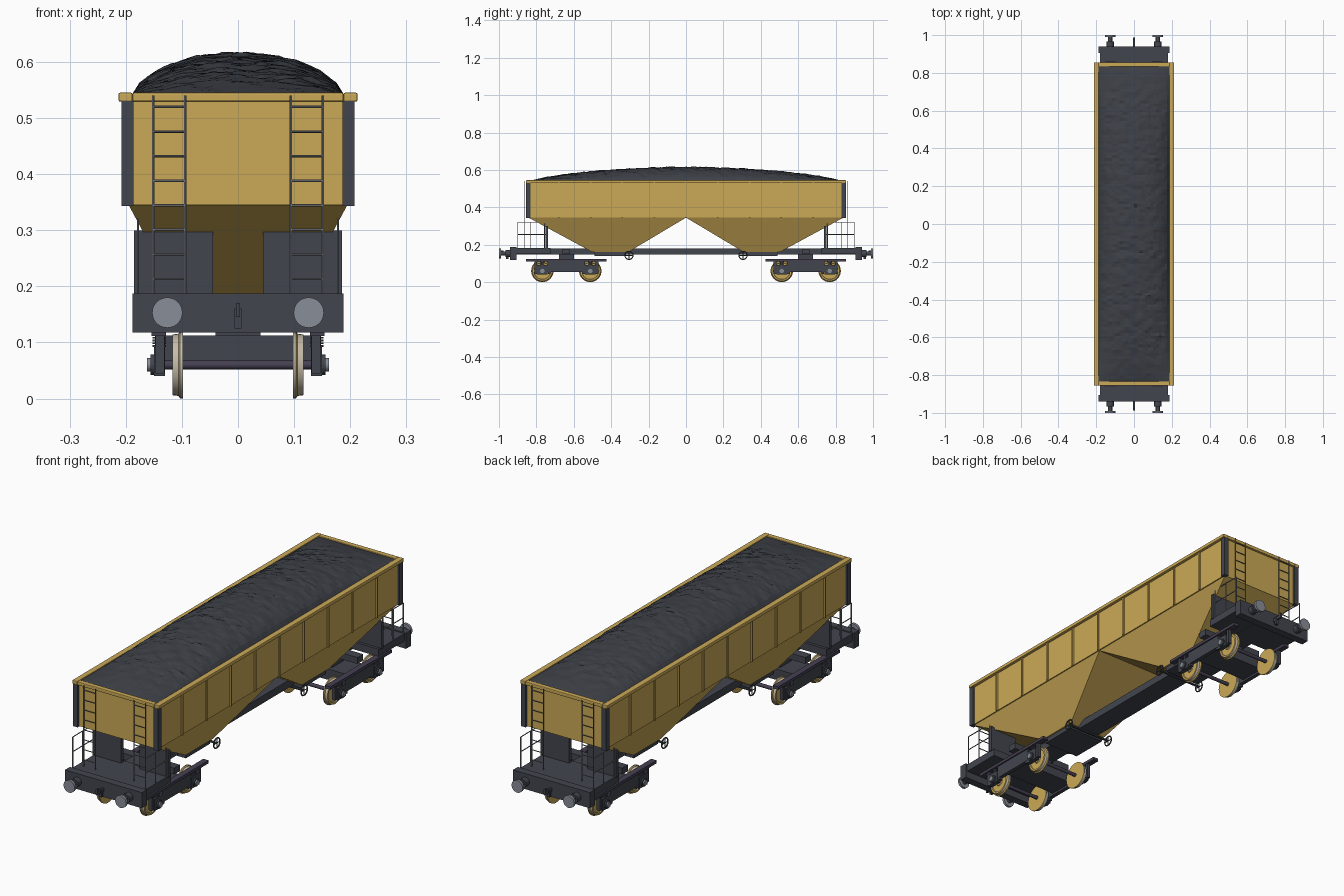
import bpy, bmesh, math
from mathutils import Vector, Matrix, noise

if "Cube" in bpy.data.objects:
    bpy.data.objects.remove(bpy.data.objects["Cube"])


def material(name, r, g, b):
    m = bpy.data.materials.new(name)
    m.diffuse_color = (r, g, b, 1)
    m.use_nodes = True
    m.node_tree.nodes["Principled BSDF"].inputs["Base Color"].default_value = m.diffuse_color
    return m


YELLOW = material("ochre_yellow", 0.60, 0.40, 0.095)
DARK = material("dark_slate", 0.054, 0.060, 0.076)
COAL = material("coal_black", 0.046, 0.051, 0.062)
STEEL = material("buffer_steel", 0.25, 0.27, 0.31)
RAIL = material("rail_grey", 0.20, 0.21, 0.23)
CREAM = material("pale_tread", 0.55, 0.50, 0.40)
VIOLET = material("violet_grey", 0.060, 0.052, 0.085)

BOTH = (-1, 1)
CORNERS = [(sx, sy) for sx in BOTH for sy in BOTH]


def finish(bm, name, *mats, smooth=False):
    bmesh.ops.recalc_face_normals(bm, faces=bm.faces)
    me = bpy.data.meshes.new(name)
    bm.to_mesh(me)
    bm.free()
    ob = bpy.data.objects.new(name, me)
    bpy.context.collection.objects.link(ob)
    for m in mats:
        me.materials.append(m)
    if smooth:
        bpy.ops.object.select_all(action='DESELECT')
        ob.select_set(True)
        bpy.context.view_layer.objects.active = ob
        bpy.ops.object.shade_smooth_by_angle(angle=math.radians(35))
    return ob


def box(bm, x0, x1, y0, y1, z0, z1):
    mid = Vector(((x0 + x1) / 2, (y0 + y1) / 2, (z0 + z1) / 2))
    size = Matrix.Diagonal((abs(x1 - x0), abs(y1 - y0), abs(z1 - z0), 1))
    bmesh.ops.create_cube(bm, size=1, matrix=Matrix.Translation(mid) @ size)


def rod(bm, a, b, r, n=6):
    a, b = Vector(a), Vector(b)
    d = b - a
    m = Matrix.Translation((a + b) / 2) @ d.to_track_quat('Z', 'Y').to_matrix().to_4x4()
    bmesh.ops.create_cone(bm, cap_ends=True, segments=n, radius1=r, radius2=r,
                          depth=d.length, matrix=m)


def frustum(bm, lo, hi):
    # lo / hi: (half width, y0, y1, z)
    rings = [[bm.verts.new((x, y, z)) for x, y in ((-w, a), (w, a), (w, b), (-w, b))]
             for w, a, b, z in (lo, hi)]
    for i in range(4):
        j = (i + 1) % 4
        bm.faces.new((rings[0][i], rings[0][j], rings[1][j], rings[1][i]))
    bm.faces.new(rings[0])


# body walls with side ribs
bm = bmesh.new()
for s in BOTH:
    box(bm, s * 0.19, s * 0.20, -0.845, 0.845, 0.345, 0.54)
    box(bm, -0.20, 0.20, s * 0.835, s * 0.845, 0.345, 0.54)
    for i in range(-4, 5):
        box(bm, s * 0.20, s * 0.206, i * 0.17 - 0.004, i * 0.17 + 0.004, 0.345, 0.535)
finish(bm, "body_walls", YELLOW)

# top rim
bm = bmesh.new()
for s in BOTH:
    box(bm, s * 0.188, s * 0.213, -0.855, 0.855, 0.529, 0.545)
    box(bm, -0.188, 0.188, s * 0.833, s * 0.855, 0.529, 0.545)
rim = finish(bm, "top_rim", YELLOW)
bev = rim.modifiers.new("bevel", 'BEVEL')
bev.width = 0.003
bev.segments = 2

# two funnel hoppers under the body
bm = bmesh.new()
for s in BOTH:
    frustum(bm, (0.095, s * 0.31, s * 0.50, 0.16), (0.195, 0, s * 0.842, 0.345))
finish(bm, "hoppers", YELLOW)

# dark corner posts
bm = bmesh.new()
for sx, sy in CORNERS:
    box(bm, sx * 0.186, sx * 0.208, sy * 0.832, sy * 0.855, 0.343, 0.53)
finish(bm, "corner_posts", DARK)

# heaped coal
bm = bmesh.new()
NX, NY = 26, 110
bmesh.ops.create_grid(bm, x_segments=NX, y_segments=NY, size=1)
for v in bm.verts:
    u, w = v.co.x, v.co.y
    dome = max(0, 1 - abs(u) ** 2.2) ** 0.7 * max(0, 1 - abs(w) ** 2) ** 0.8
    p = Vector((u * 0.19, w * 0.835, 0))
    rough = noise.noise(p * 25) * 0.6 + noise.noise(p * 70) * 0.5
    p.z = 0.54 + 0.075 * dome + 0.009 * rough * min(1, dome * 3)
    v.co = p
finish(bm, "coal_load", COAL)

# underframe: centre sill, platforms, cross members, headstocks, outlets
bm = bmesh.new()
box(bm, -0.05, 0.05, -0.92, 0.92, 0.147, 0.18)
for s in BOTH:
    box(bm, -0.18, 0.18, s * 0.725, s * 0.915, 0.15, 0.183)
    box(bm, -0.15, 0.15, s * 0.62, s * 0.66, 0.15, 0.178)
    box(bm, -0.088, 0.088, s * 0.32, s * 0.49, 0.14, 0.165)
    box(bm, -0.04, 0.04, s * 0.60, s * 0.68, 0.10, 0.15)
finish(bm, "underframe", DARK)
bm = bmesh.new()
for s in BOTH:
    box(bm, -0.188, 0.188, s * 0.905, s * 0.94, 0.118, 0.187)
finish(bm, "headstocks", DARK)

# support panels holding the hopper ends
bm = bmesh.new()
for sx, sy in CORNERS:
    box(bm, sx * 0.045, sx * 0.185, sy * 0.737, sy * 0.752, 0.18, 0.299)
finish(bm, "support_panels", DARK)

# buffers
bm, heads = bmesh.new(), bmesh.new()
for sx, sy in CORNERS:
    x, z = sx * 0.126, 0.153
    rod(bm, (x, sy * 0.935, z), (x, sy * 0.965, z), 0.019, 20)
    rod(bm, (x, sy * 0.96, z), (x, sy * 0.99, z), 0.011, 16)
    rod(heads, (x, sy * 0.989, z), (x, sy, z), 0.027, 28)
finish(bm, "buffer_shafts", DARK, smooth=True)
finish(heads, "buffer_heads", STEEL, smooth=True)

# coupling hooks
bm = bmesh.new()
for s in BOTH:
    box(bm, -0.004, 0.004, s * 0.935, s * 0.985, 0.145, 0.158)
    box(bm, -0.004, 0.004, s * 0.975, s * 0.988, 0.145, 0.17)
    box(bm, -0.006, 0.006, s * 0.95, s * 0.962, 0.125, 0.16)
finish(bm, "coupling_hooks", DARK)

# end ladders
bm = bmesh.new()
for sx, sy in CORNERS:
    y = sy * 0.862
    for x in (0.094, 0.151):
        rod(bm, (sx * x, y, 0.183), (sx * x, y, 0.54), 0.0022)
    for i in range(8):
        z = 0.213 + i * 0.0438
        rod(bm, (sx * 0.094, y, z), (sx * 0.151, y, z), 0.0022)
finish(bm, "ladders", RAIL)

# platform railings
bm = bmesh.new()
for sx, sy in CORNERS:
    x = sx * 0.178
    for y in (0.757, 0.83, 0.90):
        rod(bm, (x, sy * y, 0.18), (x, sy * y, 0.32), 0.0022)
    for z in (0.255, 0.32):
        rod(bm, (x, sy * 0.745, z), (x, sy * 0.90, z), 0.0022)
finish(bm, "railings", RAIL)

# discharge handwheels on cross shafts
bm = bmesh.new()
for s in BOTH:
    y, z = s * 0.305, 0.143
    rod(bm, (-0.11, y, z), (0.11, y, z), 0.005, 10)
    for x in (-0.11, 0.11):
        pts = [(x, y + 0.022 * math.cos(a), z + 0.022 * math.sin(a))
               for a in (i * math.tau / 16 for i in range(16))]
        for i in range(16):
            rod(bm, pts[i], pts[(i + 1) % 16], 0.003)
        for i in range(0, 8, 4):
            rod(bm, pts[i], pts[i + 8], 0.002)
finish(bm, "handwheels", DARK)

# wheels, axles and bogies
WHEEL = [(0.098, 0.0), (0.098, 0.06), (0.103, 0.06), (0.106, 0.0555), (0.117, 0.054),
         (0.117, 0.046), (0.113, 0.044), (0.113, 0.018), (0.117, 0.016), (0.117, 0.0)]
wheels, axles, frames = bmesh.new(), bmesh.new(), bmesh.new()
beams, caps = bmesh.new(), bmesh.new()
for sy in BOTH:
    c = sy * 0.64
    box(frames, -0.135, 0.135, c - 0.06, c + 0.06, 0.064, 0.112)
    for sx in BOTH:
        # side frame and top beam
        box(frames, sx * 0.13, sx * 0.148, c - 0.10, c + 0.10, 0.055, 0.112)
        box(beams, sx * 0.128, sx * 0.154, c - 0.215, c + 0.215, 0.111, 0.124)
    for o in (-0.128, 0.128):
        y = c + o
        rod(axles, (-0.13, y, 0.06), (0.13, y, 0.06), 0.008, 12)
        for sx in BOTH:
            # axle box, guides, spring and cap
            box(frames, sx * 0.13, sx * 0.15, y - 0.028, y + 0.028, 0.04, 0.092)
            for g in (-0.036, 0.036):
                box(frames, sx * 0.131, sx * 0.147, y + g - 0.007, y + g + 0.007, 0.045, 0.112)
            for i in range(4):
                z = 0.092 + i * 0.005
                rod(frames, (sx * 0.14, y, z), (sx * 0.14, y, z + 0.003), 0.012, 12)
            rod(frames, (sx * 0.14, y, 0.09), (sx * 0.14, y, 0.112), 0.007, 8)
            rod(frames, (sx * 0.148, y, 0.06), (sx * 0.156, y, 0.06), 0.018, 16)
            rod(caps, (sx * 0.155, y, 0.06), (sx * 0.162, y, 0.06), 0.012, 16)
            # turned wheel
            vs = [wheels.verts.new((sx * x, y, 0.06 + r)) for x, r in WHEEL]
            es = [wheels.edges.new(p) for p in zip(vs, vs[1:])]
            bmesh.ops.spin(wheels, geom=vs + es, cent=(0, y, 0.06), axis=(1, 0, 0),
                           angle=math.tau, steps=32, use_merge=True)
bmesh.ops.remove_doubles(wheels, verts=wheels.verts, dist=1e-5)
wheels.normal_update()
for f in wheels.faces:
    f.material_index = 1 if abs(f.normal.x) < 0.75 else 0
finish(wheels, "wheels", YELLOW, CREAM, smooth=True)
finish(axles, "axles", VIOLET, smooth=True)
finish(frames, "bogie_frames", DARK)
finish(beams, "bogie_top_beams", VIOLET)
finish(caps, "axle_caps", STEEL, smooth=True)
